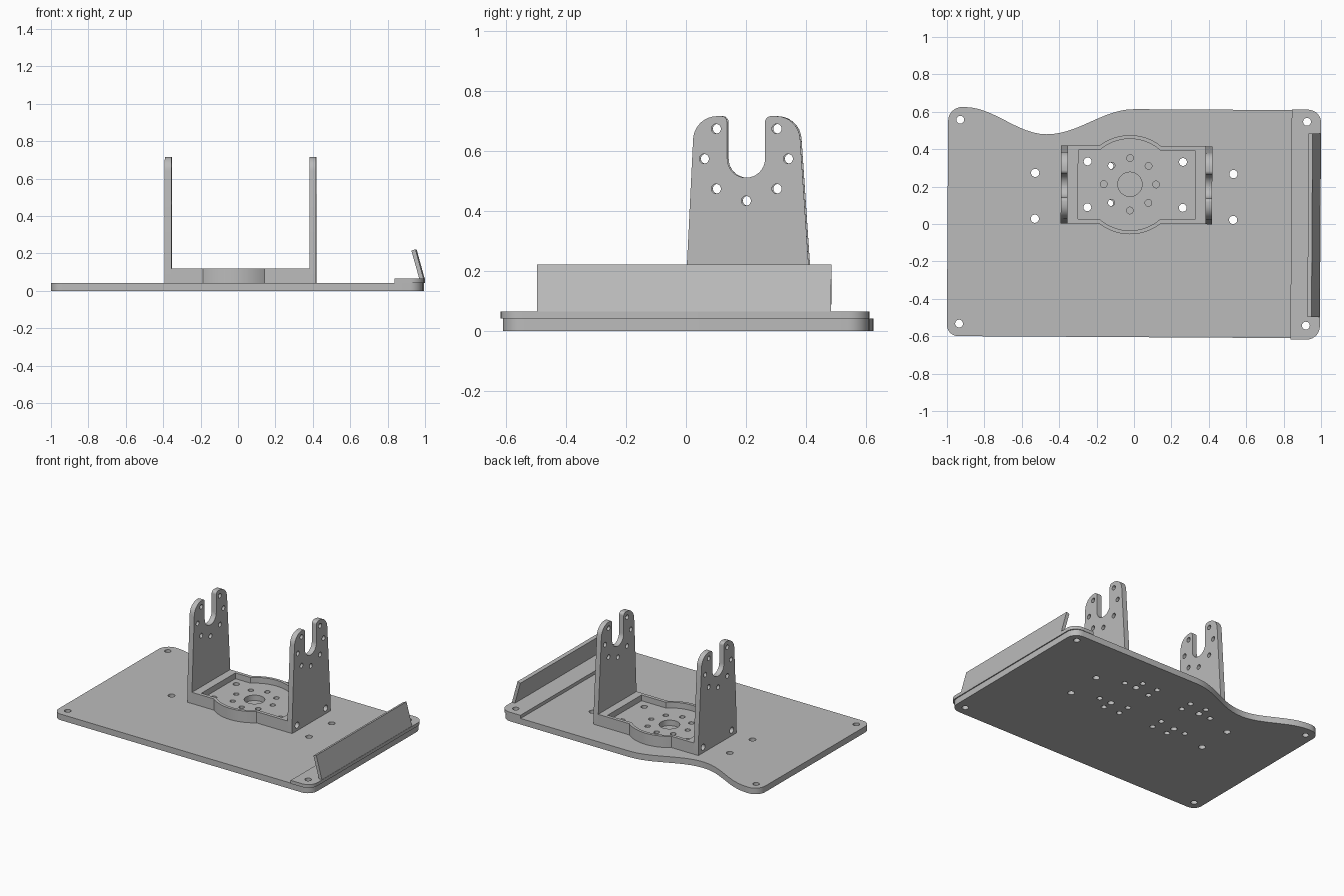
import bpy, bmesh, math
from mathutils import Matrix, Vector

if "Cube" in bpy.data.objects:
    bpy.data.objects.remove(bpy.data.objects["Cube"])

grey = bpy.data.materials.new("plain grey")
grey.diffuse_color = (0.5, 0.5, 0.5, 1)
grey.use_nodes = True
grey.node_tree.nodes["Principled BSDF"].inputs["Base Color"].default_value = grey.diffuse_color

TURN = Matrix.Rotation(-0.006, 4, 'Z')          # whole assembly sits very slightly turned
FLAT = Matrix.Identity(4)                       # profile in x, y extruded along z
SIDE = Matrix(((0, 0, 1, 0), (1, 0, 0, 0), (0, 1, 0, 0), (0, 0, 0, 1)))   # y, z along x
FRONT = Matrix(((1, 0, 0, 0), (0, 0, -1, 0), (0, 1, 0, 0), (0, 0, 0, 1)))  # x, z along -y


def circle(x, y, r, n=24):
    return [(x + r * math.cos(2 * math.pi * i / n), y + r * math.sin(2 * math.pi * i / n))
            for i in range(n)]


def rounded(corners, steps=8):
    """Polygon from (x, y, radius) corners with round fillets."""
    out = []
    for i, (x, y, r) in enumerate(corners):
        p = Vector((x, y))
        if r == 0:
            out.append((x, y))
            continue
        a = (Vector(corners[i - 1][:2]) - p).normalized()
        b = (Vector(corners[(i + 1) % len(corners)][:2]) - p).normalized()
        half = a.angle(b) / 2
        c = p + (a + b).normalized() * (r / math.sin(half))
        s, e = p + a * (r / math.tan(half)) - c, p + b * (r / math.tan(half)) - c
        sweep = math.pi - 2 * half
        for k in range(steps + 1):
            t = k / steps
            v = (s * math.sin((1 - t) * sweep) + e * math.sin(t * sweep)) / math.sin(sweep)
            out.append(tuple(c + v))
    return out


def bulged(x0, x1, y0, y1, r):
    """Rectangle with a circular bulge on its front and back edges."""
    cx, cy, half = -0.023, 0.21, (y1 - y0) / 2
    a0 = math.asin(half / r)
    arc = [a0 + (math.pi - 2 * a0) * i / 20 for i in range(21)]
    top = [(cx + r * math.cos(a), cy + r * math.sin(a)) for a in arc]
    bottom = [(cx - r * math.cos(a), cy - r * math.sin(a)) for a in arc]
    return [(x1, y0), (x1, y1)] + top + [(x0, y1), (x0, y0)] + bottom


def plate(name, outline, holes, w0, w1, frame=FLAT):
    """Extrude an outline with holes from w0 to w1 along the frame's third axis."""
    cu = bpy.data.curves.new(name, 'CURVE')
    cu.dimensions, cu.fill_mode, cu.extrude = '2D', 'BOTH', (w1 - w0) / 2
    for pts in [outline] + holes:
        sp = cu.splines.new('POLY')
        sp.points.add(len(pts) - 1)
        for q, (x, y) in zip(sp.points, pts):
            q.co = (x, y, 0, 1)
        sp.use_cyclic_u = True
    tmp = bpy.data.objects.new(name + "_curve", cu)
    bpy.context.collection.objects.link(tmp)
    me = bpy.data.meshes.new_from_object(tmp.evaluated_get(bpy.context.evaluated_depsgraph_get()))
    bpy.data.objects.remove(tmp)
    me.transform(TURN @ frame @ Matrix.Translation((0, 0, (w0 + w1) / 2)))
    bm = bmesh.new()
    bm.from_mesh(me)
    bmesh.ops.remove_doubles(bm, verts=bm.verts, dist=1e-5)
    bmesh.ops.recalc_face_normals(bm, faces=bm.faces)
    bm.to_mesh(me)
    bm.free()
    me.materials.clear()
    me.materials.append(grey)
    ob = bpy.data.objects.new(name, me)
    bpy.context.collection.objects.link(ob)
    bpy.ops.object.select_all(action='DESELECT')
    ob.select_set(True)
    bpy.context.view_layer.objects.active = ob
    bpy.ops.object.shade_smooth_by_angle(angle=math.radians(30))
    return ob


# Base plate with a scooped back edge
def wave(x0, y0, x1, y1, n=12):
    return [(x0 + (x1 - x0) * i / n, y0 + (y1 - y0) * (1 - math.cos(math.pi * i / n)) / 2, 0)
            for i in range(n + 1)]


scoop = wave(0.0, 0.614, -0.47, 0.477) + wave(-0.47, 0.477, -0.91, 0.62)[1:]
base = rounded([(-0.997, -0.605, 0.06), (0.99, -0.605, 0.07), (0.99, 0.614, 0.07)]
               + scoop + [(-0.997, 0.62, 0.075)])
corner_holes = [circle(x, y, 0.021) for x in (-0.932, 0.922) for y in (-0.538, 0.552)]
middle_holes = [circle(x, y, 0.022) for x in (-0.53, 0.53) for y in (0.025, 0.27)]
mounts = [circle(x, y, 0.021) for x in (-0.25, 0.26) for y in (0.088, 0.333)]
clusters = [circle(0.005 + s * x, 0.21 + t * y, 0.018)
            for s in (-1, 1) for t in (-1, 1)
            for x, y in ((0.135, 0.185), (0.135, 0.1), (0.255, 0.19), (0.345, 0.123))]
plate("base_plate", base, corner_holes + middle_holes + mounts + clusters, 0, 0.042)

# End strip and its leaning lip
strip = rounded([(0.84, -0.612, 0), (0.997, -0.612, 0.07), (0.997, 0.617, 0.07), (0.84, 0.617, 0)])
plate("end_strip", strip, corner_holes[2:], 0.042, 0.065)
plate("end_lip", [(0.973, 0.062), (0.996, 0.062), (0.952, 0.222), (0.93, 0.215)], [],
      -0.49, 0.491, FRONT)

# Bracket body: drilled floor and raised rim
ring = [circle(-0.023 + 0.14 * math.cos(k * math.pi / 4), 0.212 + 0.14 * math.sin(k * math.pi / 4), 0.018)
        for k in range(8)]
body = bulged(-0.356, 0.381, 0.001, 0.418, 0.265)
plate("bracket_floor", body, ring + mounts + [circle(-0.023, 0.212, 0.065, 40)], 0.042, 0.08)
plate("bracket_rim", body, [bulged(-0.30, 0.325, 0.025, 0.395, 0.245)], 0.08, 0.12)

# Two slotted upright arms
arm = rounded([(0.001, 0.042, 0), (0.418, 0.042, 0), (0.418, 0.12, 0), (0.378, 0.717, 0.08),
               (0.266, 0.717, 0.02), (0.266, 0.512, 0.0625), (0.14, 0.512, 0.0625),
               (0.14, 0.717, 0.02), (0.03, 0.717, 0.08), (0.001, 0.12, 0)])
arm_holes = [circle(y, z, 0.016) for y, z in
             ((0.103, 0.675), (0.305, 0.675), (0.063, 0.575), (0.343, 0.575),
              (0.103, 0.475), (0.305, 0.475), (0.203, 0.435))]
arm_holes += [circle(y, 0.08, 0.021) for y in (0.055, 0.365)]
for name, x in (("left_arm", -0.392), ("right_arm", 0.381)):
    plate(name, arm, arm_holes, x, x + 0.036, SIDE)
